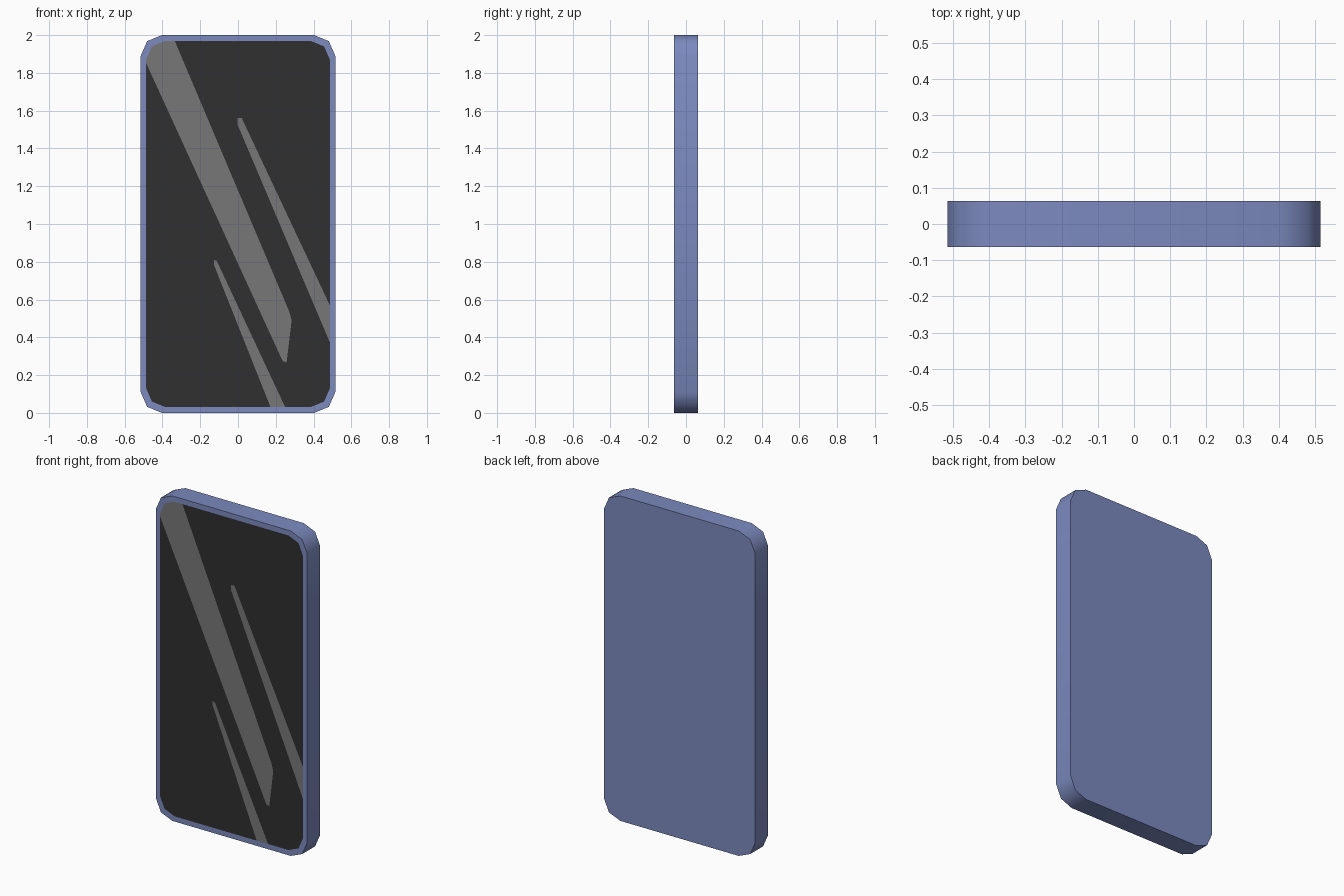
import bpy, bmesh, math
from mathutils import Vector

if "Cube" in bpy.data.objects:
    bpy.data.objects.remove(bpy.data.objects["Cube"])

FRONT, BACK = -0.063, 0.063


def material(name, rgb):
    m = bpy.data.materials.new(name)
    m.diffuse_color = (*rgb, 1.0)
    m.use_nodes = True
    m.node_tree.nodes["Principled BSDF"].inputs["Base Color"].default_value = m.diffuse_color
    return m


blue = material("blue casing", (0.20, 0.255, 0.52))
dark = material("dark glass", (0.029, 0.029, 0.029))
grey = material("grey reflection", (0.185, 0.185, 0.19))


def outline(half_w, half_h, corner):
    """Rounded rectangle, counter-clockwise from the front, three points per corner."""
    w, h = half_w, half_h
    quarter = [(w - dx, h - dz) for dx, dz in corner]
    pts = [(x, z) for x, z in quarter]
    pts += [(-x, z) for x, z in reversed(quarter)]
    pts += [(-x, -z) for x, z in quarter]
    pts += [(x, -z) for x, z in reversed(quarter)]
    return [(x, z + 1.0) for x, z in pts]


def finish(name, bm, mats):
    me = bpy.data.meshes.new(name)
    bm.to_mesh(me)
    bm.free()
    for m in mats:
        me.materials.append(m)
    ob = bpy.data.objects.new(name, me)
    bpy.context.collection.objects.link(ob)
    return ob


outer = outline(0.515, 1.0, [(0, 0.11), (0.034, 0.032), (0.112, 0)])
inner = outline(0.486, 0.968, [(0, 0.098), (0.03, 0.028), (0.098, 0)])

# Casing: back, side walls and a narrow front rim around the screen
bm = bmesh.new()
rim, front, back = [[bm.verts.new((x, y, z)) for x, z in pts]
                    for pts, y in ((inner, FRONT), (outer, FRONT), (outer, BACK))]
n = len(outer)
for i in range(n):
    j = (i + 1) % n
    bm.faces.new((rim[i], front[i], front[j], rim[j]))
    bm.faces.new((front[i], back[i], back[j], front[j])).smooth = True
bm.faces.new(list(reversed(back)))
casing = finish("casing", bm, [blue])
bpy.context.view_layer.objects.active = casing
casing.select_set(True)
bpy.ops.object.shade_smooth_by_angle(angle=math.radians(60))

# Reflection streaks: convex shapes (x, z), clockwise, running past the screen edge
streaks = [
    [(-0.60, 2.10), (-0.39, 2.10), (0.272, 0.535), (0.284, 0.49),
     (0.257, 0.265), (0.236, 0.275)],
    [(-0.004, 1.53), (-0.002, 1.56), (0.02, 1.56), (0.585, 0.36), (0.585, 0.14)],
    [(-0.128, 0.785), (-0.128, 0.81), (-0.113, 0.806), (0.292, -0.06), (0.208, -0.06)],
]

# Screen: one flat face with the streaks cut into it
bm = bmesh.new()
bm.faces.new([bm.verts.new((x, FRONT, z)) for x, z in inner])
for shape in streaks:
    inside = [f for f in bm.faces if f.material_index == 0]
    for (x0, z0), (x1, z1) in zip(shape, shape[1:] + shape[:1]):
        point = Vector((x0, FRONT, z0))
        outward = Vector((z0 - z1, 0, x1 - x0)).normalized()
        geom = set(inside)
        for f in inside:
            geom.update(f.edges)
            geom.update(f.verts)
        cut = bmesh.ops.bisect_plane(bm, geom=list(geom), dist=1e-5,
                                     plane_co=point, plane_no=outward)
        pieces = {f for f in cut["geom"] if isinstance(f, bmesh.types.BMFace)}
        inside = [f for f in pieces
                  if (f.calc_center_median() - point).dot(outward) < 0]
    for f in inside:
        f.material_index = 1
bmesh.ops.dissolve_limit(bm, angle_limit=0.001, verts=bm.verts[:], edges=bm.edges[:],
                         delimit={'MATERIAL'})
finish("screen", bm, [dark, grey])
